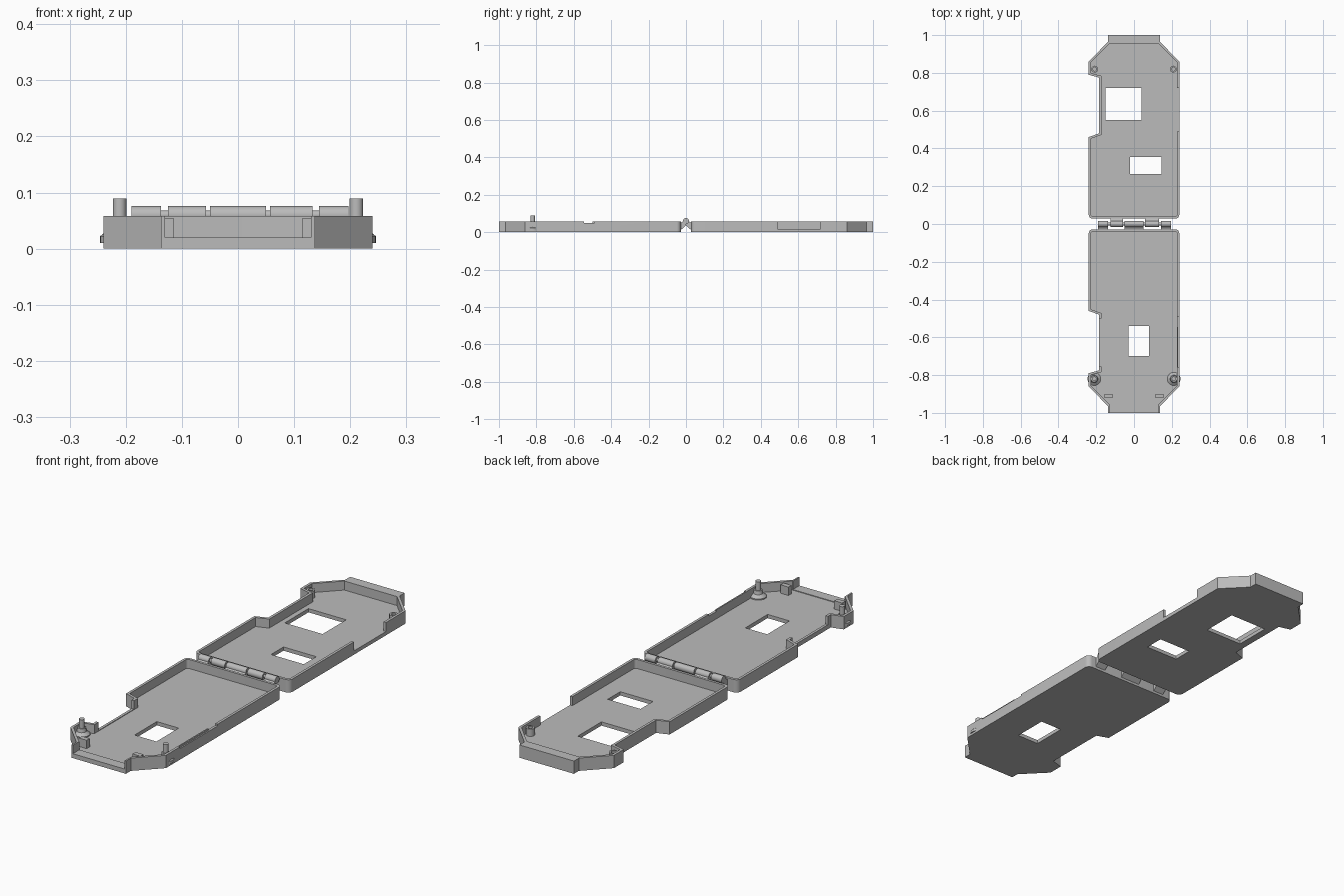
import bpy, bmesh, math
from mathutils import Vector

if "Cube" in bpy.data.objects:
    bpy.data.objects.remove(bpy.data.objects["Cube"])

HEIGHT, FLOOR, WALL = 0.058, 0.017, 0.012

grey = bpy.data.materials.new("plain_grey")
grey.use_nodes = True
grey.diffuse_color = (0.5, 0.5, 0.5, 1)
grey.node_tree.nodes["Principled BSDF"].inputs["Base Color"].default_value = (0.5, 0.5, 0.5, 1)


def finish(name, bm):
    bmesh.ops.recalc_face_normals(bm, faces=bm.faces)
    mesh = bpy.data.meshes.new(name)
    bm.to_mesh(mesh)
    bm.free()
    mesh.materials.append(grey)
    ob = bpy.data.objects.new(name, mesh)
    bpy.context.collection.objects.link(ob)
    return ob


def prism(name, points, low, high):
    """Extrude an xy outline from low to high."""
    bm = bmesh.new()
    face = bm.faces.new([bm.verts.new((x, y, low)) for x, y in points])
    out = bmesh.ops.extrude_face_region(bm, geom=[face])
    bmesh.ops.translate(bm, vec=(0, 0, high - low),
                        verts=[v for v in out["geom"] if isinstance(v, bmesh.types.BMVert)])
    return finish(name, bm)


def box(name, x0, x1, y0, y1, z0, z1):
    return prism(name, [(x0, y0), (x1, y0), (x1, y1), (x0, y1)], z0, z1)


def lathe(name, profile, x, y, sides=24):
    """Spin a closed (radius, z) profile around a vertical axis."""
    bm = bmesh.new()
    rings = []
    for i in range(sides):
        a = 2 * math.pi * i / sides
        rings.append([bm.verts.new((x + r * math.cos(a), y + r * math.sin(a), z)) for r, z in profile])
    n = len(profile)
    for i in range(sides):
        a, b = rings[i], rings[(i + 1) % sides]
        for j in range(n):
            k = (j + 1) % n
            bm.faces.new((a[j], b[j], b[k], a[k]))
    bmesh.ops.remove_doubles(bm, verts=bm.verts, dist=1e-6)
    return smooth(finish(name, bm))


def smooth(ob):
    bpy.ops.object.select_all(action="DESELECT")
    ob.select_set(True)
    bpy.context.view_layer.objects.active = ob
    bpy.ops.object.shade_smooth_by_angle(angle=math.radians(30))
    return ob


def cut(ob, cutter):
    mod = ob.modifiers.new("cut", "BOOLEAN")
    mod.operation, mod.solver, mod.object = "DIFFERENCE", "EXACT", cutter
    bpy.context.view_layer.objects.active = ob
    bpy.ops.object.modifier_apply(modifier=mod.name)
    bpy.data.objects.remove(cutter)


def inset(points, d):
    """Offset a counter-clockwise outline inwards."""
    result = []
    for i, p in enumerate(points):
        p = Vector(p)
        a = (p - Vector(points[i - 1])).normalized()
        b = (Vector(points[(i + 1) % len(points)]) - p).normalized()
        na, nb = Vector((-a.y, a.x)), Vector((-b.y, b.x))
        result.append(tuple(p + (na + nb) * d / (1 + na.dot(nb))))
    return result


def arc(cx, cy, r, start, steps=6):
    return [(cx + r * math.cos(math.radians(start + 90 * i / steps)),
             cy + r * math.sin(math.radians(start + 90 * i / steps))) for i in range(steps + 1)]


# Half outline: rounded at the hinge, tapered at the tip, stepped in on one side
W, NEAR, R = 0.24, 0.028, 0.022
body = (arc(-W + R, NEAR + R, R, 180) + arc(W - R, NEAR + R, R, 270)
        + [(W, 0.86), (0.137, 0.965)])
side = [(-0.137, 0.965), (-W, 0.86), (-W, 0.79), (-0.185, 0.775), (-0.185, 0.48), (-W, 0.46)]
outer = body + [(0.137, 1.0), (-0.137, 1.0)] + side
inner = inset(body + side, WALL)


def flip(points):
    return [(x, -y) for x, y in reversed(points)]


def tray(name, outline, hollow, openings):
    ob = prism(name, outline, 0, HEIGHT)
    cut(ob, prism("hollow_cutter", hollow, FLOOR, 0.2))
    for bounds in openings:
        cut(ob, box("opening_cutter", *bounds))
    return smooth(ob)


tray("back_tray", outer, inner, [
    (-0.15, 0.04, 0.55, 0.72, -0.1, 0.1),        # large window
    (-0.02, 0.145, 0.265, 0.355, -0.1, 0.1),     # small window
    (0.21, 0.3, 0.49, 0.72, FLOOR, 0.1),         # side opening
])
tray("front_tray", flip(outer), flip(inner), [
    (-0.03, 0.08, -0.70, -0.54, -0.1, 0.1),      # window
    (-0.13, 0.13, -1.1, -0.94, 0.02, 0.1),       # open tip
    (-0.21, -0.16, -0.755, -0.50, 0.02, 0.1),    # open stepped side
    (0.21, 0.3, -0.545, -0.49, 0.05, 0.1),       # wall notch
    (0.234, 0.3, -0.76, -0.54, 0.05, 0.1),       # thin wall lip
])

# Locating pins, their sockets and the tip blocks
for label, s in (("left", 1), ("right", -1)):
    lathe(label + "_pin", [(0, 0.01), (0.035, 0.01), (0.035, 0.022), (0.02, 0.034),
                           (0.017, 0.05), (0.012, 0.05), (0.012, 0.089), (0, 0.089)],
          s * 0.211, -0.82)
    lathe(label + "_socket", [(0.01, 0.01), (0.018, 0.01), (0.018, 0.05), (0.01, 0.05)],
          s * 0.208, 0.82)
    box(label + "_tip_block", s * 0.135 - 0.02, s * 0.135 + 0.02, -0.922, -0.9, 0.01, 0.055)

# Hinge: alternating knuckles, each with an arm to its own tray
knuckles = [(-0.19, -0.137), (-0.125, -0.057), (-0.05, 0.05), (0.057, 0.133), (0.144, 0.197)]
for i, (x0, x1) in enumerate(knuckles):
    s = 1 if i % 2 else -1
    bm = bmesh.new()
    circle = bmesh.ops.create_cone(bm, cap_ends=True, segments=24, radius1=0.016,
                                   radius2=0.016, depth=x1 - x0)
    for v in circle["verts"]:
        v.co = Vector((v.co.z + (x0 + x1) / 2, v.co.x, v.co.y + 0.06))
    smooth(finish("hinge_knuckle_%d" % (i + 1), bm))
    profile = [(0.032, 0.008), (0.032, 0.05), (0.008, 0.062), (0.0, 0.045), (0.0, 0.036)]
    bm = bmesh.new()
    ends = [[bm.verts.new((x, s * y, z)) for y, z in profile] for x in (x0, x1)]
    for end in ends:
        bm.faces.new(end)
    for j in range(len(profile)):
        bm.faces.new((ends[0][j - 1], ends[0][j], ends[1][j], ends[1][j - 1]))
    finish("hinge_arm_%d" % (i + 1), bm)

# Pin running through the knuckles
bm = bmesh.new()
rod = bmesh.ops.create_cone(bm, cap_ends=True, segments=16, radius1=0.008, radius2=0.008, depth=0.37)
for v in rod["verts"]:
    v.co = Vector((v.co.z, v.co.x, v.co.y + 0.06))
smooth(finish("hinge_rod", bm))
